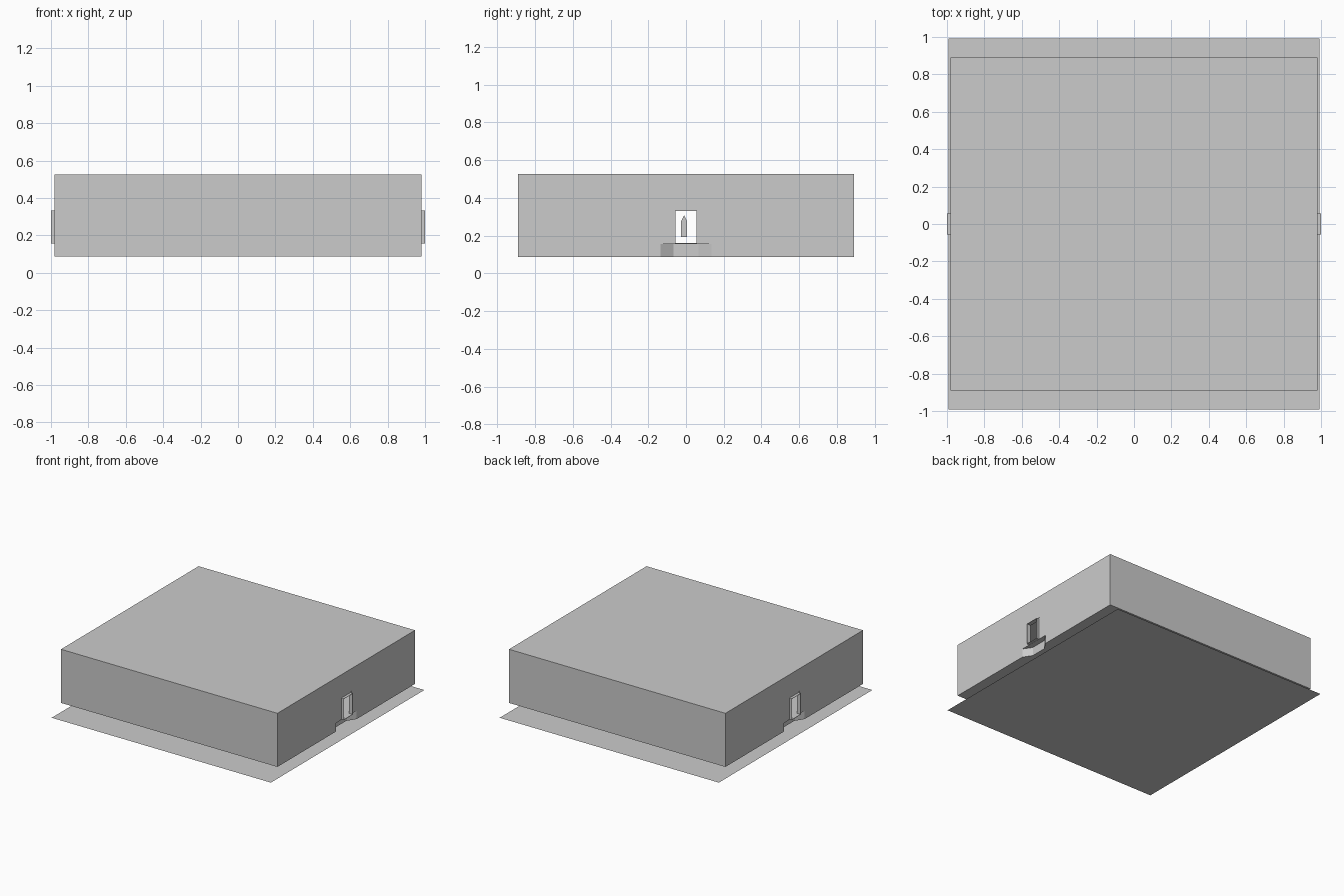
import bpy
import bmesh
from mathutils import Vector

cube = bpy.data.objects.get("Cube")
if cube:
    bpy.data.objects.remove(cube, do_unlink=True)

grey = bpy.data.materials.new("plain grey")
grey.use_nodes = True
grey.diffuse_color = (0.6, 0.6, 0.6, 1)
grey.node_tree.nodes["Principled BSDF"].inputs["Base Color"].default_value = (0.6, 0.6, 0.6, 1)


def prism(name, outline, axis, start, end):
    """Extrude a closed outline along x (outline is y, z) or z (outline is x, y)."""
    bm = bmesh.new()

    def place(p):
        return (start, p[0], p[1]) if axis == "x" else (p[0], p[1], start)

    face = bm.faces.new([bm.verts.new(place(p)) for p in outline])
    shift = Vector((end - start, 0, 0)) if axis == "x" else Vector((0, 0, end - start))
    top = bmesh.ops.extrude_face_region(bm, geom=[face])["geom"]
    bmesh.ops.translate(bm, vec=shift, verts=[v for v in top if isinstance(v, bmesh.types.BMVert)])
    bmesh.ops.recalc_face_normals(bm, faces=bm.faces)
    mesh = bpy.data.meshes.new(name)
    bm.to_mesh(mesh)
    bm.free()
    mesh.materials.append(grey)
    obj = bpy.data.objects.new(name, mesh)
    bpy.context.collection.objects.link(obj)
    return obj


def rect(half, low, high):
    return [(-half, low), (half, low), (half, high), (-half, high)]


def cut(target, cutter):
    cutter.hide_render = True
    mod = target.modifiers.new("cut", "BOOLEAN")
    mod.operation = "DIFFERENCE"
    mod.solver = "EXACT"
    mod.object = cutter
    bpy.context.view_layer.objects.active = target
    bpy.ops.object.modifier_apply(modifier=mod.name)
    bpy.data.objects.remove(cutter, do_unlink=True)


# Thin ground sheet
bpy.ops.mesh.primitive_plane_add(size=1.985)
ground = bpy.context.object
ground.name = "ground_sheet"
ground.data.materials.append(grey)

# Hollow hall with a doorway through each end
FLOOR = 0.16
hall = prism("hall", rect(0.89, 0.086, 0.525), "x", -0.98, 0.98)
cut(hall, prism("room_cutter", rect(0.87, FLOOR, 0.505), "x", -0.96, 0.96))
cut(hall, prism("door_cutter", rect(0.066, FLOOR, 0.341), "x", -1.1, 1.1))

for side, label in ((1, "left"), (-1, "right")):
    # Flared recess under the doorway
    flare = [(side * 1.0, -0.166), (side * 0.935, -0.066),
             (side * 0.935, 0.066), (side * 1.0, 0.166)]
    cut(hall, prism("recess_cutter", flare, "z", 0.05, 0.156))

    # Projecting thin door collar, with a set-back flange filling the gap
    collar = prism(label + "_door_collar", rect(0.057, 0.158, 0.332), "x", side * 0.965, side)
    cut(collar, prism("collar_cutter", rect(0.055, 0.161, 0.33), "x", side * 0.9, side * 1.1))
    flange = prism(label + "_door_flange", rect(0.066, FLOOR, 0.341), "x", side * 0.965, side * 0.978)
    cut(flange, prism("flange_cutter", rect(0.056, 0.1, 0.331), "x", side * 0.9, side * 1.1))

# Small pointed marker hanging in the middle of the hall
marker = [(-0.026, 0.193), (0.006, 0.193), (0.006, 0.275), (-0.01, 0.307), (-0.026, 0.275)]
prism("pointed_marker", marker, "x", -0.015, 0.015)
